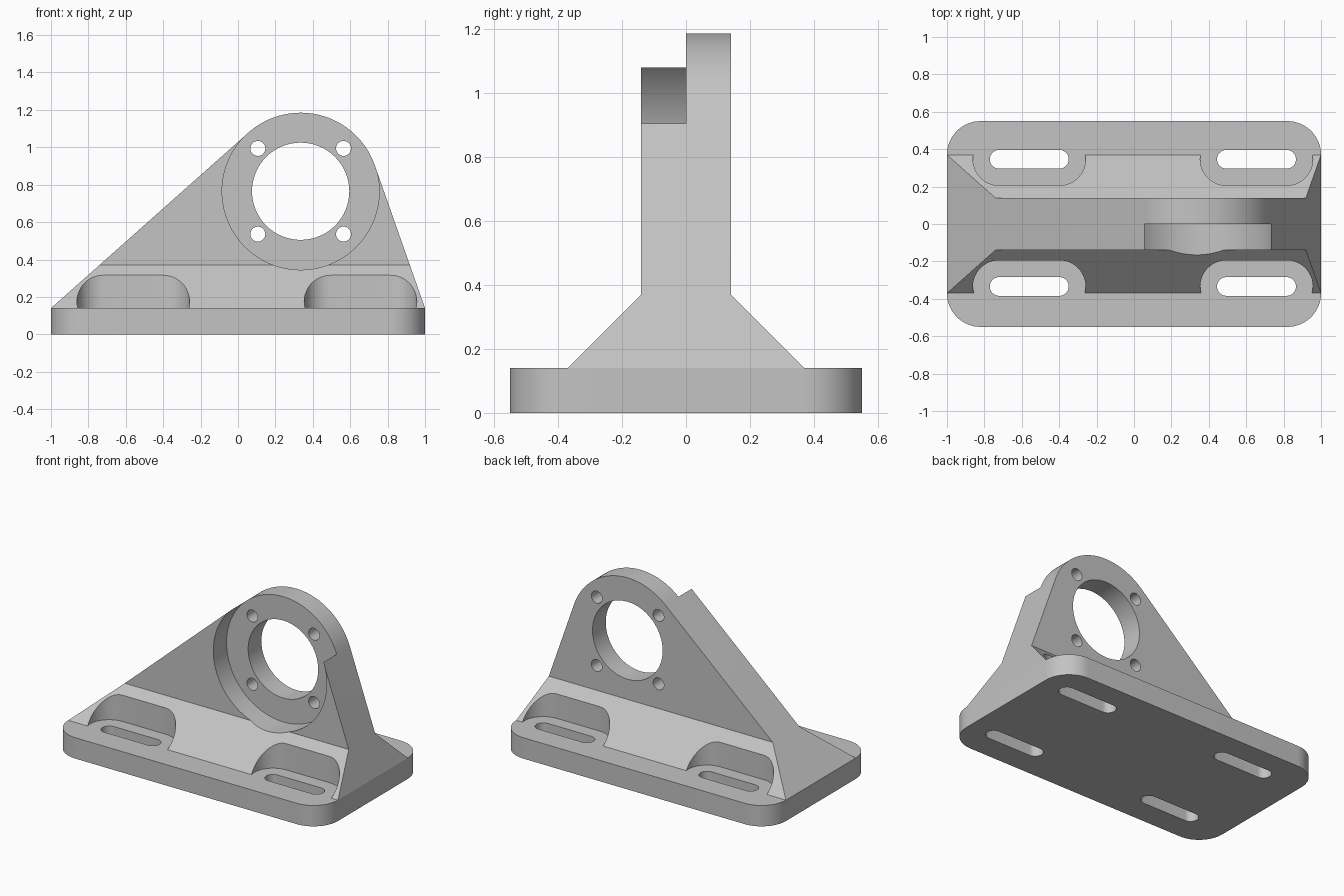
import bpy, bmesh, math
from mathutils import Vector

if "Cube" in bpy.data.objects:
    bpy.data.objects.remove(bpy.data.objects["Cube"])

grey = bpy.data.materials.new("plain grey")
grey.use_nodes = True
colour = (0.55, 0.55, 0.55, 1)
grey.diffuse_color = colour
for node in grey.node_tree.nodes:
    if node.type == 'BSDF_PRINCIPLED':
        node.inputs["Base Color"].default_value = colour

PLATE_TOP = 0.14
HUB = Vector((0.335, 0.765))
HUB_R = 0.42


def prism(name, points, axis, low, high):
    """Extrude a 2D outline along one axis."""
    place = {'X': lambda a, b, c: (c, a, b),
             'Y': lambda a, b, c: (a, c, b),
             'Z': lambda a, b, c: (a, b, c)}[axis]
    bm = bmesh.new()
    face = bm.faces.new([bm.verts.new(place(p[0], p[1], low)) for p in points])
    made = bmesh.ops.extrude_face_region(bm, geom=[face])["geom"]
    move = Vector(place(0, 0, high - low))
    bmesh.ops.translate(bm, vec=move, verts=[v for v in made if isinstance(v, bmesh.types.BMVert)])
    bmesh.ops.recalc_face_normals(bm, faces=bm.faces)
    mesh = bpy.data.meshes.new(name)
    bm.to_mesh(mesh)
    bm.free()
    mesh.materials.append(grey)
    obj = bpy.data.objects.new(name, mesh)
    bpy.context.collection.objects.link(obj)
    return obj


def arc(cx, cy, r, start, end, n):
    return [(cx + r * math.cos(start + (end - start) * i / n),
             cy + r * math.sin(start + (end - start) * i / n)) for i in range(n + 1)]


def circle(cx, cy, r, n=64):
    return arc(cx, cy, r, 0, math.tau, n)[:-1]


def stadium(cx, cy, half, r):
    q = math.pi / 2
    return arc(cx + half, cy, r, -q, q, 24) + arc(cx - half, cy, r, q, 3 * q, 24)


def combine(obj, tool, operation='DIFFERENCE'):
    """Apply a boolean and discard the tool."""
    mod = obj.modifiers.new("cut", 'BOOLEAN')
    mod.operation, mod.solver, mod.object = operation, 'EXACT', tool
    bpy.context.view_layer.objects.active = obj
    bpy.ops.object.modifier_apply(modifier=mod.name)
    bpy.data.objects.remove(tool)


# Base plate with rounded corners
corner = 0.18
outline = []
for i, (sx, sy) in enumerate([(1, 1), (-1, 1), (-1, -1), (1, -1)]):
    outline += arc(sx * (1 - corner), sy * (0.55 - corner), corner,
                   i * math.pi / 2, (i + 1) * math.pi / 2, 16)
base = prism("base_plate", outline, 'Z', 0, PLATE_TOP)

# Upright outline: two lines tangent to the hub circle
tangents = []
for side in (1, -1):
    to_foot = Vector((side, PLATE_TOP)) - HUB
    swing = math.acos(HUB_R / to_foot.length)
    tangents.append((math.atan2(to_foot.y, to_foot.x) + side * swing) % math.tau)
right_a, left_a = tangents
hub_top = arc(HUB.x, HUB.y, HUB_R, right_a, left_a, 40)
upright = prism("bearing_upright", [(-1, PLATE_TOP), (1, PLATE_TOP)] + hub_top, 'Y', -0.6, 0.6)

# Web thickness with flared foot
section = [(-0.46, 0.05), (0.46, 0.05), (0.14, 0.37), (0.14, 1.4), (-0.14, 1.4), (-0.14, 0.37)]
combine(upright, prism("section_tool", section, 'X', -1.2, 1.2), 'INTERSECT')

# Round front recess, open above the hub
recess = arc(HUB.x, HUB.y, HUB_R, left_a, right_a + math.tau, 72)
recess += arc(HUB.x, HUB.y, HUB_R + 0.06, right_a, left_a, 40)
combine(upright, prism("recess_tool", recess, 'Y', -0.7, 0))

# Bearing bore and four screw holes
combine(upright, prism("bore_tool", circle(HUB.x, HUB.y, 0.26), 'Y', -0.7, 0.7))
for sx in (-1, 1):
    for sz in (-1, 1):
        hole = circle(HUB.x + sx * 0.229, HUB.y + sz * 0.229, 0.04, 32)
        combine(upright, prism("screw_tool", hole, 'Y', -0.7, 0.7))

# Mounting slots in the plate and clearance pockets in the flared foot
for x in (-0.56, 0.655):
    for y in (-0.334, 0.346):
        combine(base, prism("slot_tool", stadium(x, y, 0.161, 0.05), 'Z', -0.1, 0.3))
        combine(upright, prism("pocket_tool", stadium(x, y, 0.161, 0.14), 'Z', 0.05, 0.6))

for obj in (base, upright):
    bpy.ops.object.select_all(action='DESELECT')
    obj.select_set(True)
    bpy.context.view_layer.objects.active = obj
    bpy.ops.object.shade_smooth_by_angle(angle=math.radians(30))
